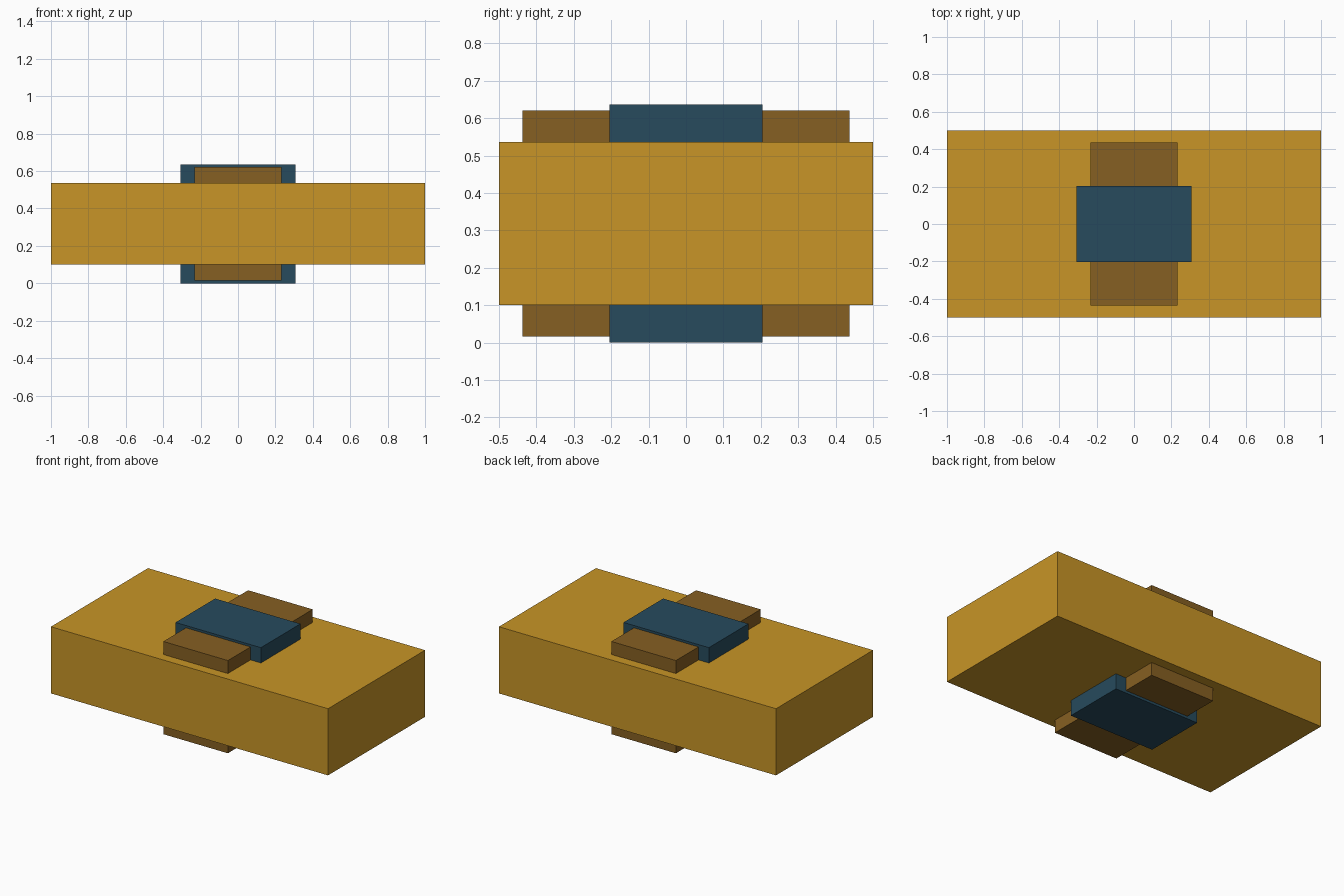
import bpy

if "Cube" in bpy.data.objects:
    bpy.data.objects.remove(bpy.data.objects["Cube"])


def material(name, rgb):
    mat = bpy.data.materials.new(name)
    mat.diffuse_color = (*rgb, 1.0)
    mat.use_nodes = True
    mat.node_tree.nodes["Principled BSDF"].inputs["Base Color"].default_value = mat.diffuse_color
    return mat


def box(name, half_x, half_y, z0, z1, mat):
    bpy.ops.mesh.primitive_cube_add(size=1, location=(0, 0, (z0 + z1) / 2))
    obj = bpy.context.object
    obj.name = name
    obj.scale = (2 * half_x, 2 * half_y, z1 - z0)
    bpy.ops.object.transform_apply(location=False, rotation=False, scale=True)
    obj.data.materials.append(mat)
    return obj


gold = material("gold", (0.58, 0.30, 0.02))
brown = material("brown", (0.24, 0.115, 0.016))
blue = material("dark_blue", (0.02, 0.07, 0.11))

# Main slab
box("main_slab", 1.0, 0.5, 0.101, 0.536, gold)
# Long block passing through the slab, showing above and below
box("cross_block", 0.233, 0.437, 0.016, 0.621, brown)
# Wider centre block, standing slightly proud of the cross block
box("centre_block", 0.308, 0.204, 0.0, 0.636, blue)
